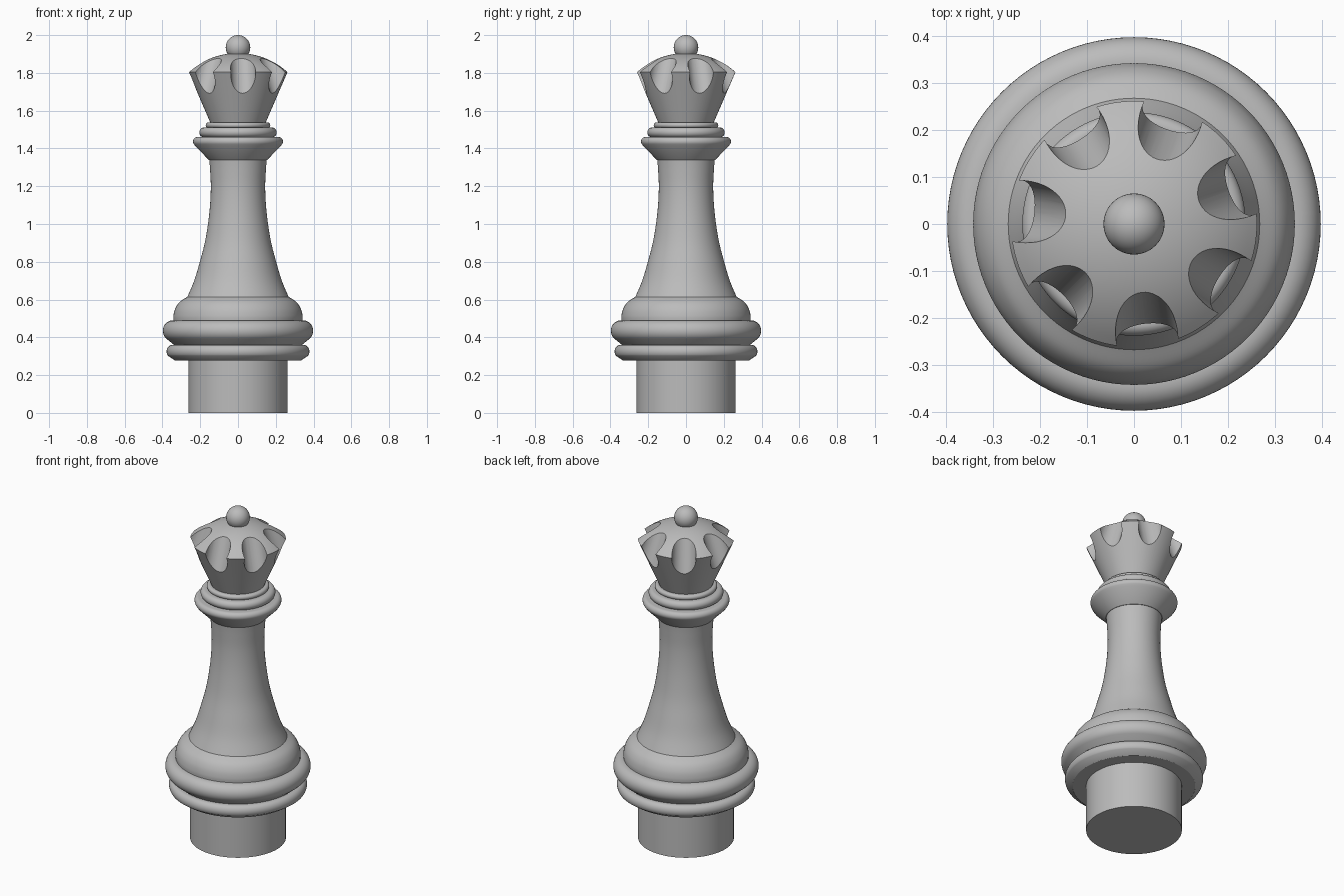
import bpy, bmesh, math
from mathutils import Vector, Matrix

cube = bpy.data.objects.get("Cube")
if cube:
    bpy.data.objects.remove(cube, do_unlink=True)

grey = bpy.data.materials.new("plain grey")
grey.use_nodes = True
colour = (0.5, 0.5, 0.5, 1)
grey.diffuse_color = colour
grey.node_tree.nodes["Principled BSDF"].inputs["Base Color"].default_value = colour


def add_object(name, bm):
    bmesh.ops.recalc_face_normals(bm, faces=bm.faces)
    mesh = bpy.data.meshes.new(name)
    bm.to_mesh(mesh)
    bm.free()
    mesh.materials.append(grey)
    ob = bpy.data.objects.new(name, mesh)
    bpy.context.collection.objects.link(ob)
    return ob


def activate(ob):
    bpy.ops.object.select_all(action='DESELECT')
    ob.select_set(True)
    bpy.context.view_layer.objects.active = ob


def smooth(ob, degrees=32):
    activate(ob)
    bpy.ops.object.shade_smooth_by_angle(angle=math.radians(degrees))


def lathe(name, profile, sides=96):
    """Closed solid turned round z; profile runs bottom to top as (radius, z)."""
    bm = bmesh.new()
    rings = []
    for r, z in profile:
        if r < 1e-5:
            rings.append([bm.verts.new((0, 0, z))])
        else:
            rings.append([bm.verts.new((r * math.cos(a), r * math.sin(a), z))
                          for a in (math.tau * i / sides for i in range(sides))])
    for low, high in zip(rings, rings[1:]):
        for i in range(sides):
            j = (i + 1) % sides
            corners = [low[i % len(low)], low[j % len(low)],
                       high[j % len(high)], high[i % len(high)]]
            bm.faces.new(list(dict.fromkeys(corners)))
    return add_object(name, bm)


def arc(r, z, width, height, start, end, steps=12):
    """Elliptical arc, angles in degrees from the outward direction."""
    angles = [math.radians(start + (end - start) * i / steps) for i in range(steps + 1)]
    return [(r + width * math.cos(a), z + height * math.sin(a)) for a in angles]


def spline(points, steps=6):
    """Smooth curve through the points."""
    pts = [Vector(p) for p in points]
    pts = [2 * pts[0] - pts[1]] + pts + [2 * pts[-1] - pts[-2]]
    out = []
    for a, b, c, d in zip(pts, pts[1:], pts[2:], pts[3:]):
        for k in range(steps):
            t = k / steps
            out.append(tuple(0.5 * (2 * b + (c - a) * t + (2 * a - 5 * b + 4 * c - d) * t ** 2
                                    + (3 * b - a - 3 * c + d) * t ** 3)))
    return out + [tuple(points[-1])]


# Mounting peg
smooth(lathe("peg", [(0, 0), (0.262, 0), (0.262, 0.3), (0, 0.3)]))

# Two base rings, each with a bevelled underside
smooth(lathe("lower_base_ring", [(0, 0.278), (0.335, 0.278)]
             + arc(0.348, 0.325, 0.03, 0.035, -40, 90) + [(0, 0.36)]))
smooth(lathe("upper_base_ring", [(0, 0.357), (0.335, 0.357)]
             + arc(0.345, 0.435, 0.053, 0.055, -50, 90) + [(0, 0.49)]))

# Rounded foot and flaring stem
foot = spline([(0.342, 0.485), (0.342, 0.515), (0.332, 0.553),
               (0.308, 0.588), (0.262, 0.618)])
smooth(lathe("foot", [(0, 0.485)] + foot + [(0, 0.62)]))
stem = spline([(0.272, 0.605), (0.232, 0.7), (0.202, 0.8), (0.176, 0.9), (0.159, 1.0),
               (0.148, 1.1), (0.144, 1.2), (0.148, 1.29), (0.154, 1.36)])
smooth(lathe("stem", [(0, 0.6)] + stem + [(0, 1.36)]))

# Conical collar with two thin rings above it
smooth(lathe("collar", [(0, 1.34), (0.155, 1.34), (0.228, 1.414)]
             + arc(0.215, 1.437, 0.023, 0.024, -45, 90) + [(0, 1.461)]))
for name, radius, z, half in (("middle_neck_ring", 0.205, 1.485, 0.026),
                              ("upper_neck_ring", 0.171, 1.523, 0.015)):
    smooth(lathe(name, [(0, z - half)]
                 + arc(radius - half, z, half, half, -90, 90) + [(0, z + half)]))

# Crown: flared cup closed by a shallow dome
dome_radius, dome_centre, rim = 0.39, 1.515, 0.262
rim_angle = math.acos(rim / dome_radius)
dome = [(dome_radius * math.cos(a), dome_centre + dome_radius * math.sin(a))
        for a in (rim_angle + (math.pi / 2 - rim_angle) * i / 12 for i in range(12))]
crown = lathe("crown", [(0, 1.51), (0.135, 1.51)] + dome
              + [(0, dome_centre + dome_radius)], 112)

# Seven slanted round notches
bm = bmesh.new()
for i in range(7):
    turn = Matrix.Rotation(math.radians(-83.5) + math.tau * i / 7, 4, 'Z')
    place = Matrix.Translation((0.25, 0, 1.785)) @ Matrix.Rotation(math.radians(-20), 4, 'Y')
    bmesh.ops.create_cone(bm, cap_ends=True, segments=48, radius1=0.066, radius2=0.066,
                          depth=0.5, matrix=turn @ place)
cutter = add_object("notch_cutter", bm)
cutter.hide_render = True
cut = crown.modifiers.new("notches", 'BOOLEAN')
cut.operation = 'DIFFERENCE'
cut.solver = 'EXACT'
cut.use_self = True
cut.object = cutter
activate(crown)
bpy.ops.object.modifier_apply(modifier=cut.name)
bpy.data.objects.remove(cutter, do_unlink=True)
smooth(crown)

# Ball on top
bm = bmesh.new()
bmesh.ops.create_uvsphere(bm, u_segments=48, v_segments=24, radius=0.065,
                          matrix=Matrix.Translation((0, 0, 1.935)))
smooth(add_object("finial", bm))
